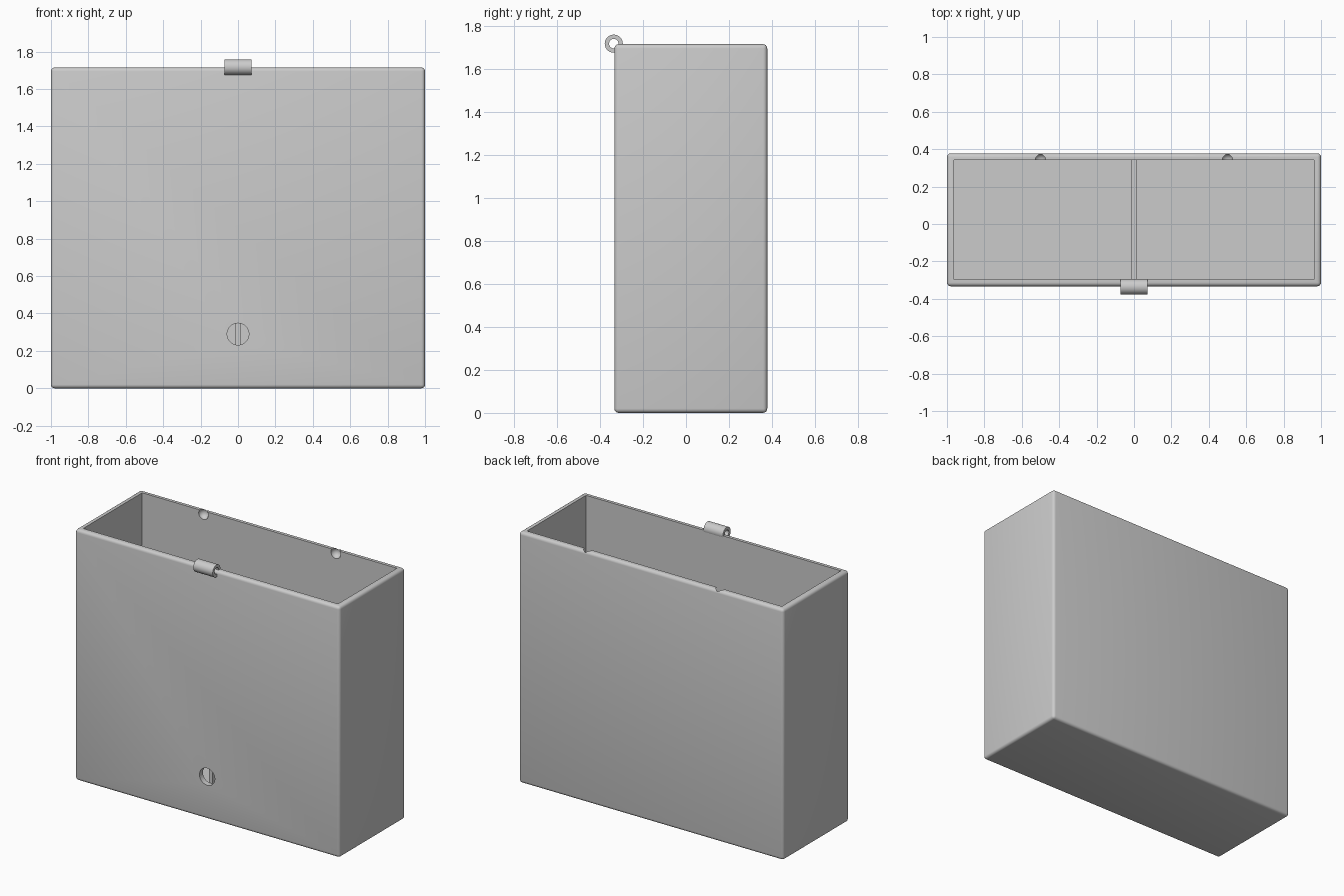
import bpy
import bmesh
from math import radians
from mathutils import Matrix, Vector

cube = bpy.data.objects.get("Cube")
if cube:
    bpy.data.objects.remove(cube, do_unlink=True)

# Single plain grey for the whole bin
grey = bpy.data.materials.new("plain_grey")
grey.use_nodes = True
grey.diffuse_color = (0.6, 0.6, 0.6, 1)
grey.node_tree.nodes["Principled BSDF"].inputs["Base Color"].default_value = grey.diffuse_color

HEIGHT = 1.715
FRONT, BACK = -0.333, 0.378
WALL = 0.037


def finish(name, bm):
    mesh = bpy.data.meshes.new(name)
    bm.to_mesh(mesh)
    bm.free()
    mesh.materials.append(grey)
    obj = bpy.data.objects.new(name, mesh)
    bpy.context.collection.objects.link(obj)
    return obj


def box(name, low, high, bevel=0):
    low, high = Vector(low), Vector(high)
    bm = bmesh.new()
    bmesh.ops.create_cube(bm, size=1)
    bmesh.ops.scale(bm, vec=high - low, verts=bm.verts)
    bmesh.ops.translate(bm, vec=(low + high) / 2, verts=bm.verts)
    if bevel:
        bmesh.ops.bevel(bm, geom=bm.edges[:], offset=bevel, segments=4,
                        profile=0.5, affect='EDGES')
    return finish(name, bm)


def cylinder(name, center, radius, length, axis):
    bm = bmesh.new()
    bmesh.ops.create_cone(bm, cap_ends=True, segments=48, radius1=radius,
                          radius2=radius, depth=length)
    turn = Matrix.Rotation(radians(90), 4, 'Y' if axis == 'X' else 'X')
    bm.transform(Matrix.Translation(center) @ turn)
    return finish(name, bm)


def sphere(name, center, radius):
    bm = bmesh.new()
    bmesh.ops.create_uvsphere(bm, u_segments=32, v_segments=16, radius=radius)
    bmesh.ops.translate(bm, vec=center, verts=bm.verts)
    return finish(name, bm)


def activate(obj):
    bpy.ops.object.select_all(action='DESELECT')
    obj.select_set(True)
    bpy.context.view_layer.objects.active = obj


def cut(obj, cutter):
    cutter.hide_render = True
    mod = obj.modifiers.new("cut", 'BOOLEAN')
    mod.operation = 'DIFFERENCE'
    mod.solver = 'EXACT'
    mod.object = cutter
    activate(obj)
    bpy.ops.object.modifier_apply(modifier=mod.name)
    bpy.data.objects.remove(cutter, do_unlink=True)


# Open bin with softly rounded outer edges
bin_body = box("bin_body", (-1, FRONT, 0), (1, BACK, HEIGHT), bevel=0.02)
cut(bin_body, box("cavity", (-1 + WALL, FRONT + WALL, WALL),
                  (1 - WALL, BACK - WALL, HEIGHT + 0.2)))

# Round opening low in the front wall
cut(bin_body, cylinder("front_opening", (0, FRONT, 0.29), 0.058, 0.2, 'Y'))

# Snap dimples inside the back rim
for side in (-1, 1):
    cut(bin_body, sphere("dimple", (side * 0.5, BACK - WALL, 1.693), 0.036))

# Divider between the two compartments
divider = box("divider", (-0.013, FRONT + WALL, WALL), (0.013, BACK - WALL, 1.0))

# Hinge barrel on the front rim
pivot = (0, -0.336, 1.717)
hinge = cylinder("hinge_barrel", pivot, 0.042, 0.146, 'X')
cut(hinge, cylinder("pin_hole", pivot, 0.022, 0.3, 'X'))

for obj in (bin_body, hinge):
    activate(obj)
    bpy.ops.object.shade_smooth_by_angle(angle=radians(35))
